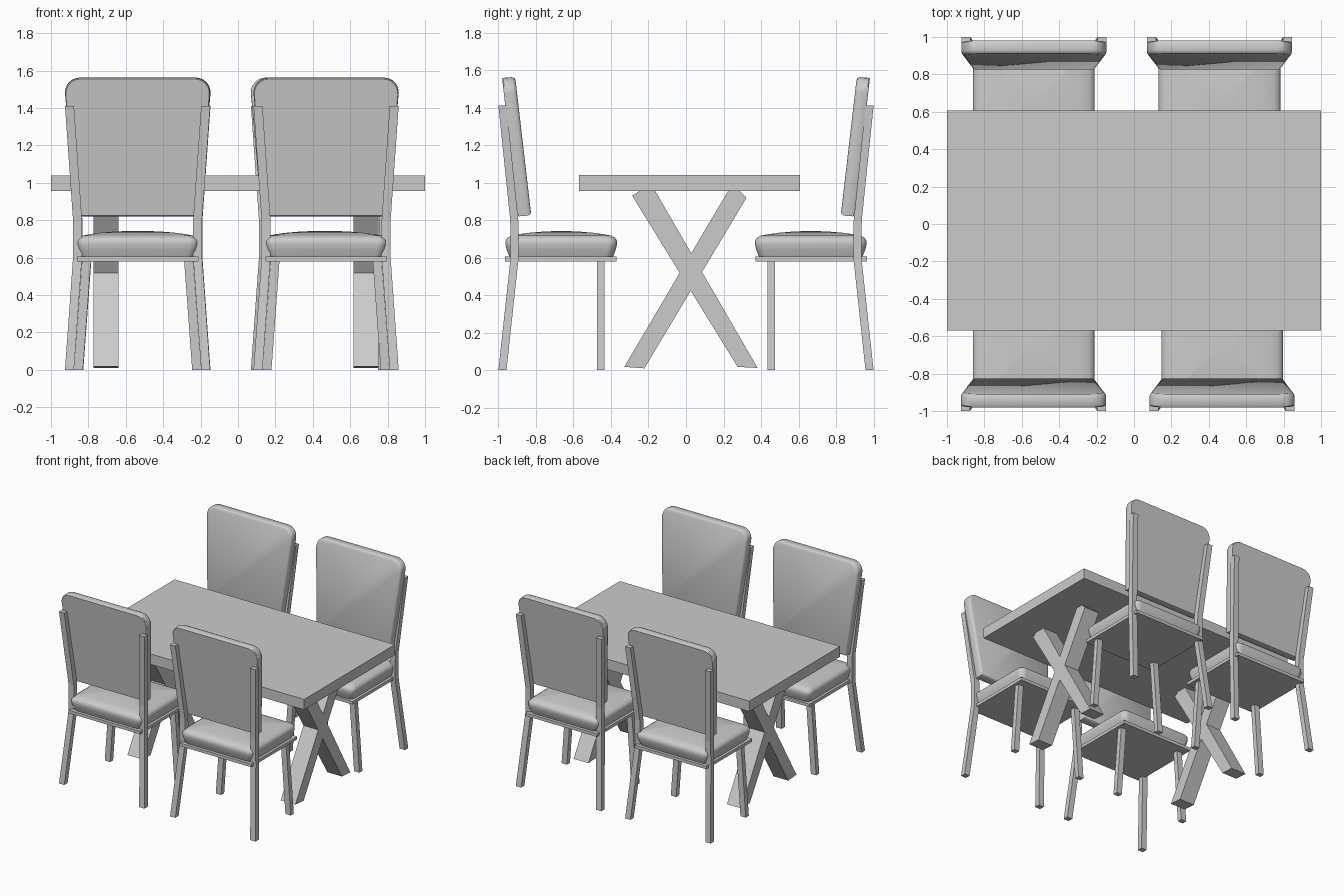
import bpy, bmesh, math
from mathutils import Matrix, Vector

if "Cube" in bpy.data.objects:
    bpy.data.objects.remove(bpy.data.objects["Cube"])


def loft(name, rings, mat=None, smooth=False):
    """Skin a list of equal-length closed rings and cap both ends."""
    bm = bmesh.new()
    vs = [[bm.verts.new(p) for p in r] for r in rings]
    n = len(rings[0])
    for a, b in zip(vs, vs[1:]):
        for i in range(n):
            j = (i + 1) % n
            bm.faces.new((a[i], a[j], b[j], b[i]))
    bm.faces.new(vs[0])
    bm.faces.new(vs[-1])
    bmesh.ops.recalc_face_normals(bm, faces=bm.faces)
    me = bpy.data.meshes.new(name)
    bm.to_mesh(me)
    bm.free()
    ob = bpy.data.objects.new(name, me)
    bpy.context.collection.objects.link(ob)
    if mat:
        ob.matrix_world = mat
    if smooth:
        bpy.ops.object.select_all(action='DESELECT')
        ob.select_set(True)
        bpy.context.view_layer.objects.active = ob
        bpy.ops.object.shade_smooth_by_angle(angle=math.radians(40))
    return ob


def rect(x0, x1, y0, y1, z):
    return [(x0, y0, z), (x1, y0, z), (x1, y1, z), (x0, y1, z)]


def box(name, x0, x1, y0, y1, z0, z1, mat=None):
    return loft(name, [rect(x0, x1, y0, y1, z0), rect(x0, x1, y0, y1, z1)], mat)


def arc(cx, cy, r, a0, a1, n=6):
    return [(cx + r * math.cos(math.radians(a0 + (a1 - a0) * i / n)),
             cy + r * math.sin(math.radians(a0 + (a1 - a0) * i / n))) for i in range(n + 1)]


def round_rect(hx, y0, y1, r, z):
    pts = []
    for cx, cy, a in ((hx - r, y1 - r, 0), (r - hx, y1 - r, 90),
                      (r - hx, y0 + r, 180), (hx - r, y0 + r, 270)):
        pts += arc(cx, cy, r, a, a + 90)
    return [(x, y, z) for x, y in pts]


def chair(mat):
    for s in (-1, 1):
        # back post: (outer x, rear y, z), kinked at the seat
        path = [(.388, -1.0, 0), (.345, -.935, .6), (.345, -.937, .80), (.388, -1.0, 1.41)]
        loft("back_post", [rect(s * x, s * (x - .048), y, y + .043, z) for x, y, z in path], mat)
        # front leg splays sideways
        loft("front_leg", [rect(s * .34, s * .292, -.475, -.435, 0),
                           rect(s * .297, s * .249, -.475, -.435, .585)], mat)
    box("seat_plate", -.325, .325, -.965, -.37, .58, .605, mat)

    # domed cushion: height and inset per ring
    prof = [(.605, .022), (.64, .008), (.67, .001), (.69, .001), (.705, .01),
            (.717, .03), (.725, .07), (.733, .13), (.739, .2), (.742, .27)]
    rings = []
    for z, d in prof:
        r = max(.05 - d * .3, .008)
        rings.append(round_rect(.326 - d, -.963 + d, -.367 - d, r, z))
    loft("seat_cushion", rings, mat, True)

    # leaning backrest panel, wider and rounded at the top
    outline = [(-.33, .82), (.33, .82)] + arc(.31, 1.48, .078, -5, 90) + arc(-.31, 1.48, .078, 90, 185)

    def layer(depth, inset):
        ring = []
        for x, z in outline:
            x *= 1 - inset / .36
            z = 1.19 + (z - 1.19) * (1 - inset / .37)
            y = -.895 - (z - .82) * .116 + depth
            ring.append((x, y, z + depth * .08))
        return ring
    loft("backrest", [layer(0, .004), layer(.006, 0), layer(.052, 0),
                      layer(.064, .005), layer(.07, .015)], mat, True)


# table top
box("table_top", -1, 1, -.57, .607, .955, 1.04)

# crossed trestle legs: side outline (y, z) pushed along x
bar_a = [(-.329, .018), (-.222, .01), (.323, .92), (.286, .957), (.225, .957)]
bar_b = [(.382, .012), (.275, .018), (-.287, .93), (-.245, .957), (-.165, .957)]
for x0, x1 in ((-.773, -.639), (.618, .752)):
    for bar in (bar_a, bar_b):
        loft("cross_leg", [[(x, y, z) for y, z in bar] for x in (x0, x1)])

# two chairs on each long side
for x, turn in ((-.537, 0), (.471, 0), (-.535, math.pi), (.457, math.pi)):
    chair(Matrix.Translation(Vector((x, 0, 0))) @ Matrix.Rotation(turn, 4, 'Z'))
